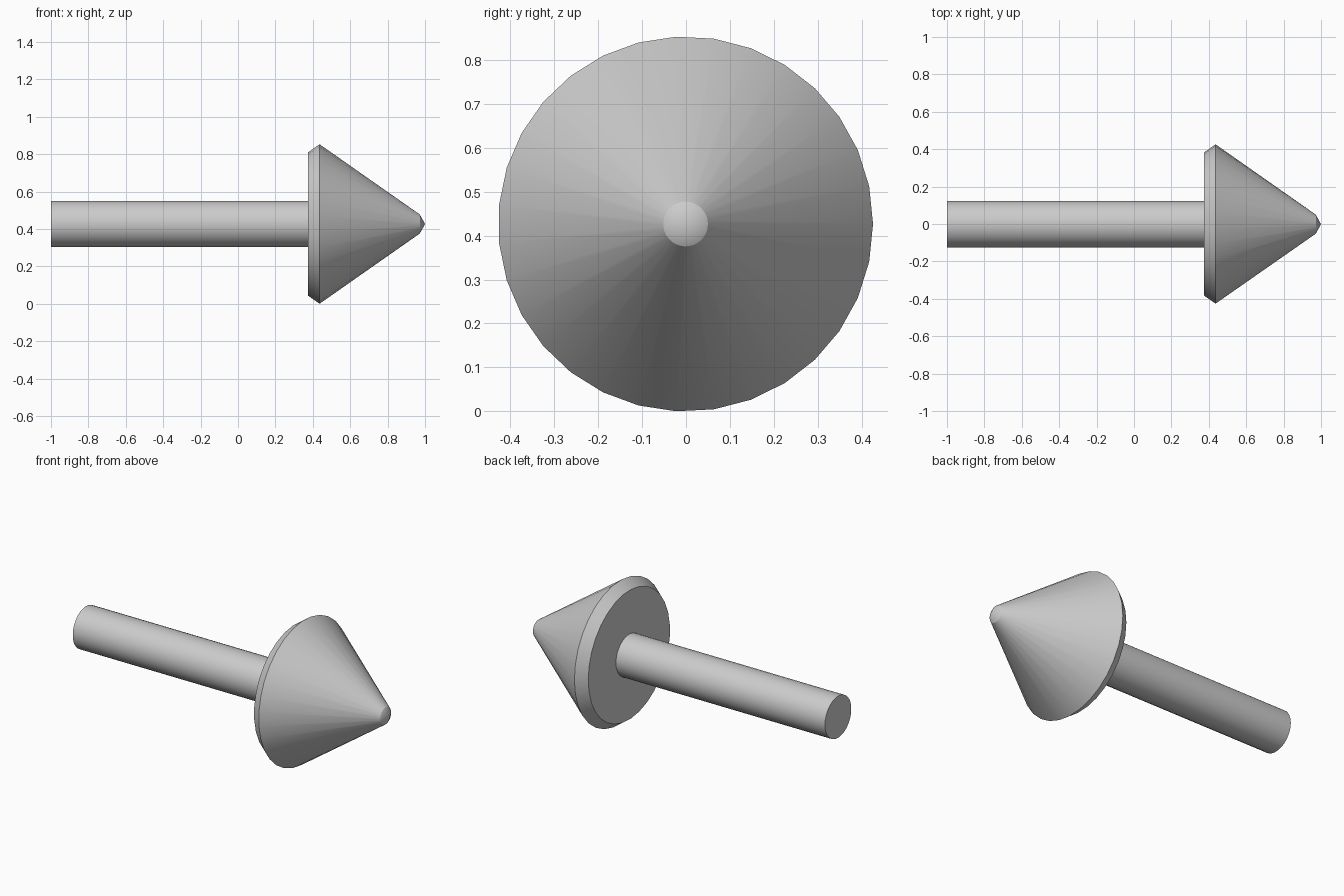
import bpy, bmesh, math

if "Cube" in bpy.data.objects:
    bpy.data.objects.remove(bpy.data.objects["Cube"])

SIDES = 31
AXIS_Y, AXIS_Z = -0.001, 0.4265


def revolve(name, profile):
    """Spin (x, radius) points round the arrow's axis; radius 0 makes a pole."""
    bm = bmesh.new()
    rings = []
    for x, r in profile:
        count = SIDES if r > 0 else 1
        rings.append([bm.verts.new((x,
                                    AXIS_Y + r * math.cos(math.tau * i / SIDES),
                                    AXIS_Z + r * math.sin(math.tau * i / SIDES)))
                      for i in range(count)])
    for a, b in zip(rings, rings[1:]):
        for i in range(SIDES):
            j = (i + 1) % SIDES
            if len(b) == 1:
                bm.faces.new((a[i], a[j], b[0]))
            else:
                bm.faces.new((a[i], a[j], b[j], b[i]))
    # flat end caps
    for ring in (rings[0], rings[-1]):
        if len(ring) > 1:
            bm.faces.new(ring)
    bmesh.ops.recalc_face_normals(bm, faces=bm.faces)
    mesh = bpy.data.meshes.new(name)
    bm.to_mesh(mesh)
    bm.free()
    obj = bpy.data.objects.new(name, mesh)
    bpy.context.collection.objects.link(obj)
    bpy.ops.object.select_all(action='DESELECT')
    obj.select_set(True)
    bpy.context.view_layer.objects.active = obj
    bpy.ops.object.shade_smooth_by_angle(angle=math.radians(20))
    return obj


# Straight round shaft, ending at the back of the head
revolve("shaft", [(-1.0, 0.124), (0.376, 0.124)])

# Conical head with chamfered rim and blunted tip
revolve("arrow_head", [(0.375, 0.384), (0.436, 0.427), (0.972, 0.051), (1.0, 0.0)])
